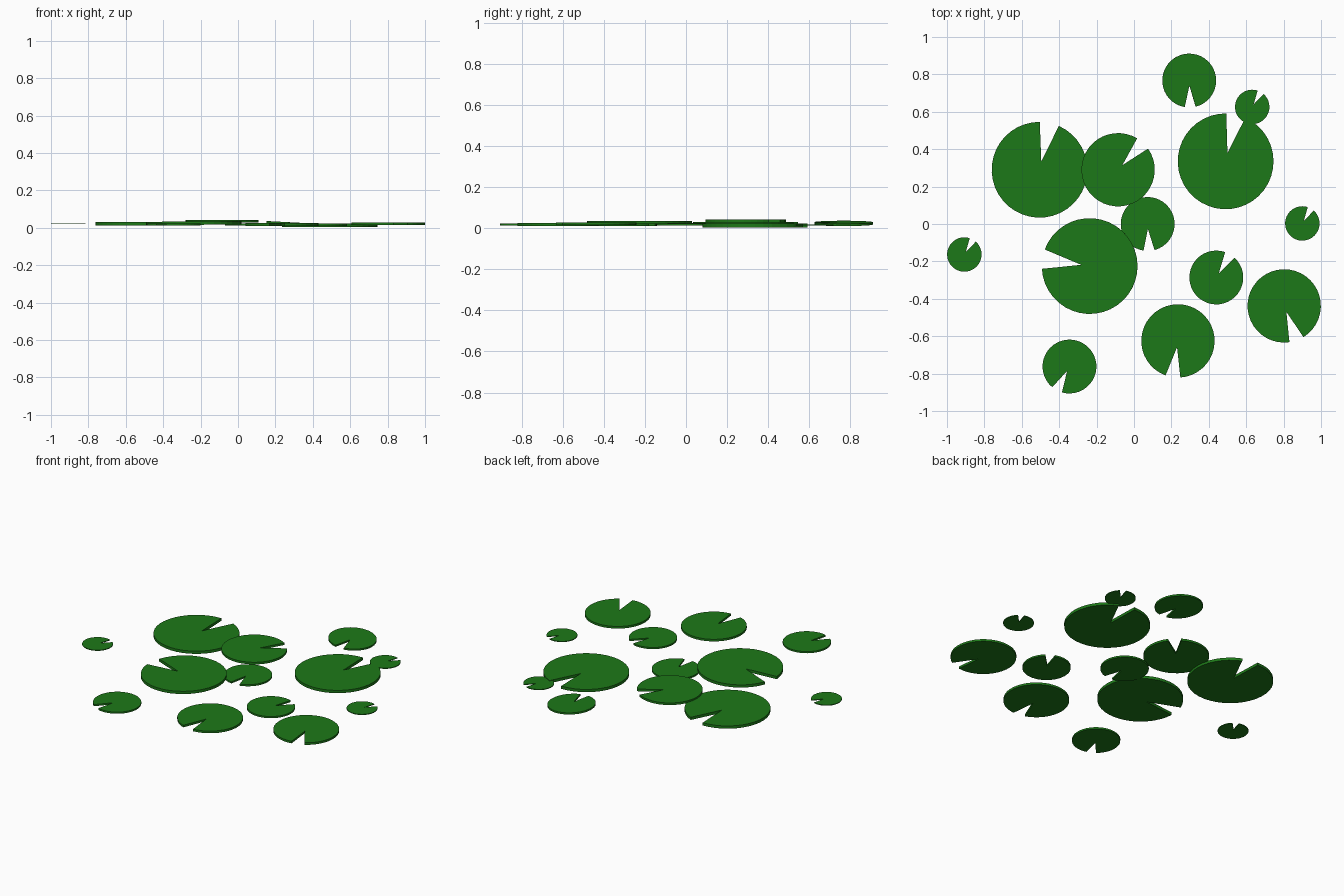
import bpy, bmesh, math
from mathutils import Matrix, Vector

if "Cube" in bpy.data.objects:
    bpy.data.objects.remove(bpy.data.objects["Cube"])

green = bpy.data.materials.new("leaf_green")
green.diffuse_color = (0.012, 0.19, 0.009, 1)
green.use_nodes = True
green.node_tree.nodes["Principled BSDF"].inputs["Base Color"].default_value = green.diffuse_color

# size: (radius, thickness, notch apex distance from the centre, arc segments)
SIZES = {
    "large": (0.256, 0.018, 0.045, 36),
    "medium": (0.196, 0.014, 0.034, 36),
    "small": (0.144, 0.011, 0.026, 36),
    "tiny": (0.092, 0.005, 0.016, 36),
}
NOTCH = 23.5  # notch width on the rim, degrees


def lily_pad(name, size, x, y, z, facing, tilt=0.0):
    """Flat disc with a wedge notch pointing towards 'facing' degrees."""
    r, thick, apex, n = SIZES[size]
    a0 = math.radians(facing + NOTCH / 2)
    sweep = math.radians(360 - NOTCH)
    mid = math.radians(facing)
    pts = [(apex * math.cos(mid), apex * math.sin(mid))]
    pts += [(r * math.cos(a0 + sweep * i / n), r * math.sin(a0 + sweep * i / n))
            for i in range(n + 1)]
    bm = bmesh.new()
    face = bm.faces.new([bm.verts.new((px, py, 0)) for px, py in pts])
    ext = bmesh.ops.extrude_face_region(bm, geom=[face])
    top = [v for v in ext["geom"] if isinstance(v, bmesh.types.BMVert)]
    bmesh.ops.translate(bm, verts=top, vec=Vector((0, 0, thick)))
    bmesh.ops.recalc_face_normals(bm, faces=bm.faces)
    bmesh.ops.triangulate(bm, faces=[f for f in bm.faces if len(f.verts) > 4])
    mesh = bpy.data.meshes.new(name)
    bm.to_mesh(mesh)
    bm.free()
    mesh.materials.append(green)
    ob = bpy.data.objects.new(name, mesh)
    ob.matrix_world = Matrix.Translation((x, y, z)) @ Matrix.Rotation(math.radians(tilt), 4, 'Y')
    bpy.context.collection.objects.link(ob)


# size, x, y, underside height, notch direction, tilt about y
PADS = [
    ("large", -0.505, 0.290, 0.013, 78, 0),
    ("large", 0.490, 0.335, 0.004, 77.5, 0),
    ("large", -0.237, -0.225, 0.016, 171.5, -0.5),
    ("medium", -0.085, 0.290, 0.028, 47, 0),
    ("medium", 0.803, -0.438, 0.015, 290, 0),
    ("medium", 0.235, -0.625, 0.011, 262, 0),
    ("small", 0.295, 0.767, 0.018, 272, 3),
    ("small", 0.073, 0.000, 0.013, 273, 0),
    ("small", 0.440, -0.286, 0.011, 59, 0),
    ("small", -0.345, -0.762, 0.012, 242, 0),
    ("tiny", 0.632, 0.626, 0.014, 60, 0),
    ("tiny", -0.907, -0.163, 0.022, 60, 0),
    ("tiny", 0.900, 0.003, 0.020, 60, 0),
]
for i, (size, *rest) in enumerate(PADS, 1):
    lily_pad(f"{size}_lily_pad_{i}", size, *rest)
